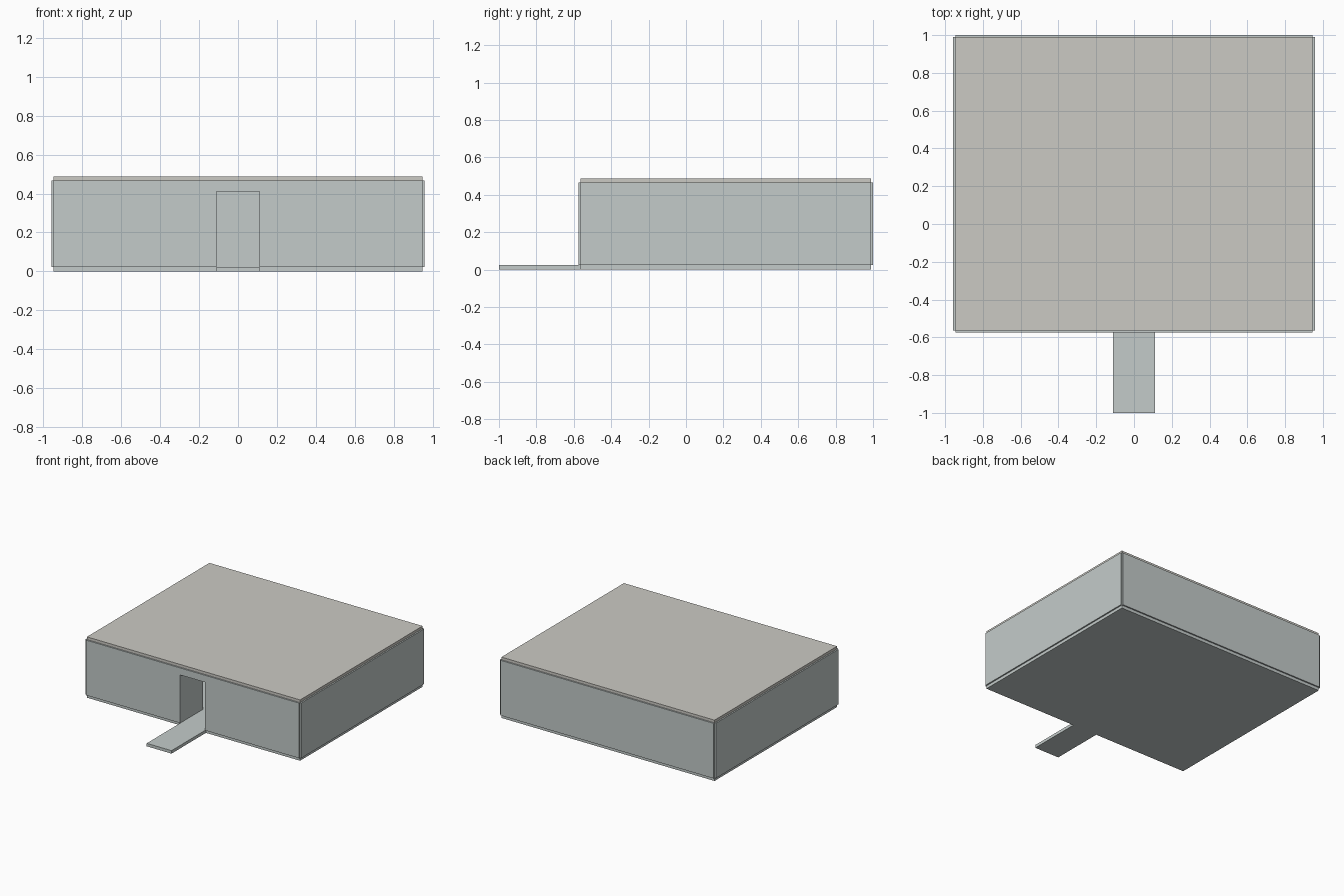
import bpy

if "Cube" in bpy.data.objects:
    bpy.data.objects.remove(bpy.data.objects["Cube"])

X, YF, YB = 0.957, -0.575, 1.0      # outer faces of the wall panels
T, STEP = 0.022, 0.011              # panel thickness, corner step
Z0, Z1, TOP = 0.024, 0.466, 0.488   # wall bottom, wall top, roof top
DOOR_X, DOOR_Z, DEPTH = 0.11, 0.41, 0.29


def material(name, rgb):
    m = bpy.data.materials.new(name)
    m.diffuse_color = (*rgb, 1)
    m.use_nodes = True
    m.node_tree.nodes["Principled BSDF"].inputs["Base Color"].default_value = m.diffuse_color
    return m


wall_mat = material("cool_grey", (0.55, 0.60, 0.59))
roof_mat = material("warm_grey", (0.60, 0.59, 0.55))


def box(name, x, y, z, mat):
    """Box from (min, max) pairs on each axis."""
    bpy.ops.mesh.primitive_cube_add(size=1)
    ob = bpy.context.object
    ob.name = name
    for v in ob.data.vertices:
        v.co = [(a + b) / 2 + c * (b - a) for (a, b), c in zip((x, y, z), v.co)]
    ob.data.materials.append(mat)
    return ob


inner_x = (-X + STEP, X - STEP)
inner_y = (YF + STEP, YB - STEP)

# Floor and roof slabs, stepped in from the walls
box("floor", inner_x, inner_y, (0, Z0), wall_mat)
box("roof", inner_x, inner_y, (Z1, TOP), roof_mat)

# Back wall
box("back_wall", inner_x, (YB - T, YB), (Z0, Z1), wall_mat)

# Side walls, front wall halves and the passage walls behind the doorway
for side, s in (("left", -1), ("right", 1)):
    def span(a, b):
        return tuple(sorted((s * a, s * b)))
    box(side + "_wall", span(X - T, X), inner_y, (Z0, Z1), wall_mat)
    box(side + "_front_wall", span(DOOR_X, X - STEP), (YF, YF + T), (Z0, Z1), wall_mat)
    box(side + "_passage_wall", span(DOOR_X, DOOR_X + T),
        (YF + T, YF + DEPTH), (Z0, Z1), wall_mat)

# Lintel above the doorway
box("lintel", (-DOOR_X, DOOR_X), (YF, YF + T), (DOOR_Z, Z1), wall_mat)

# Entrance ramp
box("ramp", (-DOOR_X, DOOR_X), (-1, YF + STEP), (0, Z0), wall_mat)
